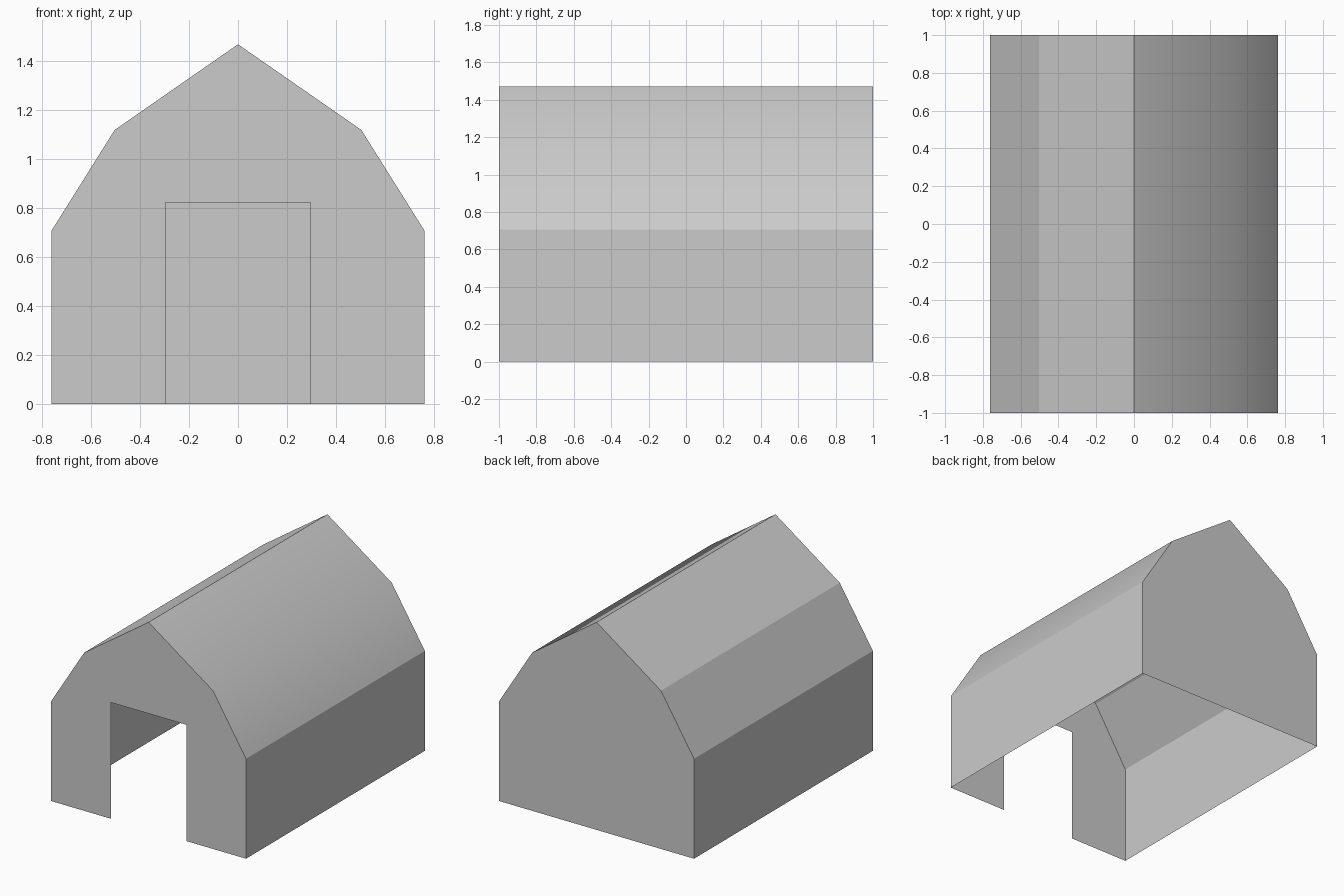
import bpy
import bmesh

cube = bpy.data.objects.get("Cube")
if cube:
    bpy.data.objects.remove(cube, do_unlink=True)

HALF_LENGTH = 1.0

# One plain grey for the whole shell
grey = bpy.data.materials.new("plain grey")
grey.use_nodes = True
grey.diffuse_color = (0.6, 0.6, 0.6, 1)
grey.node_tree.nodes["Principled BSDF"].inputs["Base Color"].default_value = (0.6, 0.6, 0.6, 1)


def finish(name, bm, smooth=False):
    for face in bm.faces:
        face.smooth = smooth
    mesh = bpy.data.meshes.new(name)
    bm.to_mesh(mesh)
    bm.free()
    mesh.materials.append(grey)
    obj = bpy.data.objects.new(name, mesh)
    bpy.context.collection.objects.link(obj)
    return obj


def strip(name, profile, smooth=False):
    """Sweep an open (x, z) profile along the length of the building."""
    bm = bmesh.new()
    front = [bm.verts.new((x, -HALF_LENGTH, z)) for x, z in profile]
    back = [bm.verts.new((x, HALF_LENGTH, z)) for x, z in profile]
    for i in range(len(profile) - 1):
        bm.faces.new((front[i], back[i], back[i + 1], front[i + 1]))
    return finish(name, bm, smooth)


def panel(name, outline, y):
    """Flat end wall from an (x, z) outline."""
    bm = bmesh.new()
    bm.faces.new([bm.verts.new((x, y, z)) for x, z in outline])
    return finish(name, bm)


def mirrored(points):
    return [(-x, z) for x, z in reversed(points)]


# Half section of the barn: foot, eave, knee, ridge
foot, eave, knee, ridge = (0.763, 0), (0.763, 0.707), (0.504, 1.12), (0, 1.47)
half = [foot, eave, knee]
outline = half + [ridge] + mirrored(half)

# Side walls
strip("left_wall", [foot, eave])
strip("right_wall", mirrored([foot, eave]))

# Roof slopes: the left one is shaded as a curve, the right one is faceted
strip("left_roof", [eave, knee, ridge], smooth=True)
strip("right_roof", mirrored([eave, knee, ridge]))

# End walls: solid at the back, open doorway at the front
panel("back_wall", outline[::-1], HALF_LENGTH)
door = [(0.296, 0.823), (0.296, 0)]
panel("front_wall", outline + mirrored(door) + door, -HALF_LENGTH)
